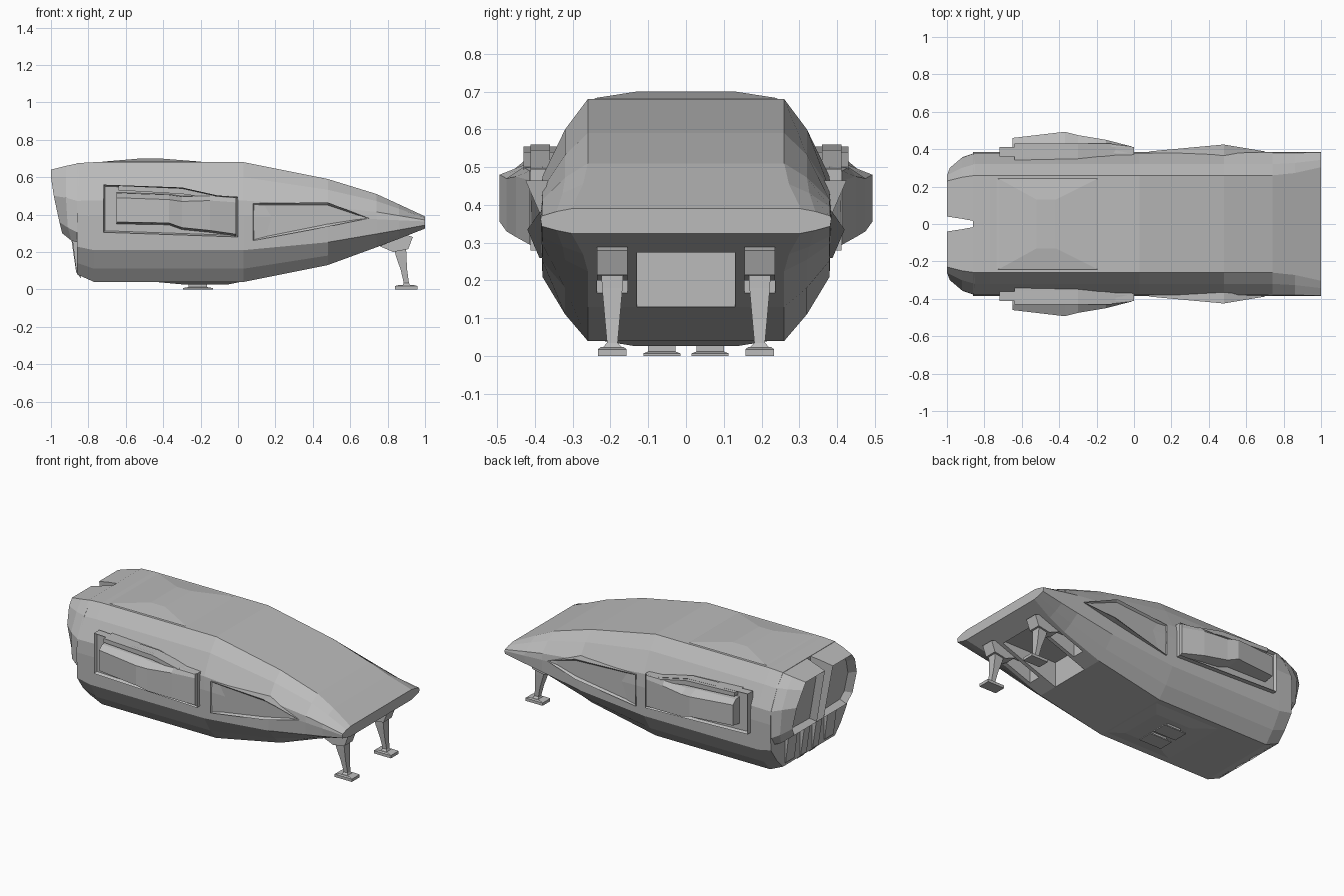
import bpy, bmesh
from mathutils import Vector

default = bpy.data.objects.get("Cube")
if default:
    bpy.data.objects.remove(default)

grey = bpy.data.materials.new("hull grey")
grey.use_nodes = True
colour = (0.5, 0.5, 0.5, 1)
grey.diffuse_color = colour
grey.node_tree.nodes["Principled BSDF"].inputs["Base Color"].default_value = colour


def loft(name, rings, mirror=False, inset=None):
    """Skin closed rings, cap the ends; inset = (direction, width, depth) panels the faces that way."""
    bm = bmesh.new()
    loops = [[bm.verts.new(p) for p in ring] for ring in rings]
    for a, b in zip(loops, loops[1:]):
        for i in range(len(a)):
            j = (i + 1) % len(a)
            bm.faces.new((a[i], a[j], b[j], b[i]))
    bm.faces.new(loops[0])
    bm.faces.new(loops[-1])
    bmesh.ops.recalc_face_normals(bm, faces=bm.faces)
    if inset:
        direction, width, depth = inset
        bm.normal_update()
        picked = [f for f in bm.faces if f.normal.dot(Vector(direction)) > 0.85]
        bmesh.ops.inset_region(bm, faces=picked, thickness=width, depth=0.0)
        for v in {v for f in picked for v in f.verts}:
            v.co += Vector(direction) * depth
    mesh = bpy.data.meshes.new(name)
    bm.to_mesh(mesh)
    bm.free()
    mesh.materials.append(grey)
    obj = bpy.data.objects.new(name, mesh)
    bpy.context.collection.objects.link(obj)
    if mirror:
        mod = obj.modifiers.new("mirror", 'MIRROR')
        mod.use_axis = (False, True, False)
    return obj


def side_slab(name, outline, y0, y1, mirror=True, inset=None):
    """Extrude an x-z outline between two y positions."""
    return loft(name, [[(x, y, z) for x, z in outline] for y in (y0, y1)], mirror, inset)


def rect(x0, x1, y0, y1, z):
    return [(x0, y0, z), (x1, y0, z), (x1, y1, z), (x0, y1, z)]


def cut(target, cutter):
    cutter.hide_render = True
    mod = target.modifiers.new("cut", 'BOOLEAN')
    mod.operation = 'DIFFERENCE'
    mod.solver = 'EXACT'
    mod.object = cutter
    bpy.context.view_layer.objects.active = target
    bpy.ops.object.modifier_apply(modifier=mod.name)
    bpy.data.objects.remove(cutter)


# Hull: one bevelled cross-section scaled along the length
MID = 0.36
SECTION = [(0.26, 1), (0.32, 0.75), (0.38, 0.36), (0.385, 0.1),
           (0.38, -0.47), (0.32, -0.78), (0.26, -1)]


def hull_ring(x, top, bottom, widen=0.0):
    half = []
    for y, f in SECTION:
        z = MID + f * ((top - MID) if f > 0 else (MID - bottom))
        half.append((x, y + widen * (0.385 - y), z))
    return half + [(px, -py, pz) for px, py, pz in reversed(half)]


hull = loft("hull", [hull_ring(*s) for s in (
    (-0.86, 0.675, 0.08), (-0.77, 0.68, 0.04), (0.03, 0.68, 0.04), (0.48, 0.59, 0.13),
    (0.74, 0.51, 0.225), (0.86, 0.455, 0.27, 0.1), (1.0, 0.39, 0.325, 0.35))])

# Front bay and leg wells cut in the underside
cut(hull, loft("bay_cutter", [rect(0.48, 0.87, -0.13, 0.13, z) for z in (0, 0.29)]))
for s in (1, -1):
    cut(hull, loft("well_cutter", [rect(0.58, 0.87, s * 0.155, s * 0.235, z) for z in (0, 0.28)]))

# Tail pods, split by a wedge-shaped gap, with sunken rear panels
pod_front = [(-0.85, 0.015, 0.675), (-0.85, 0.26, 0.675), (-0.85, 0.32, 0.60), (-0.85, 0.38, 0.47),
             (-0.85, 0.38, 0.30), (-0.85, 0.35, 0.25), (-0.85, 0.015, 0.25)]
pod_mid = [(-0.92, 0.028, 0.66), (-0.92, 0.25, 0.66), (-0.92, 0.30, 0.60), (-0.92, 0.355, 0.49),
           (-0.91, 0.36, 0.33), (-0.89, 0.32, 0.26), (-0.89, 0.025, 0.26)]
pod_back = [(-1.0, 0.04, 0.64), (-1.0, 0.23, 0.64), (-1.0, 0.26, 0.60), (-0.985, 0.30, 0.50),
            (-0.955, 0.30, 0.36), (-0.94, 0.26, 0.30), (-0.94, 0.035, 0.30)]
loft("tail_pod", [pod_front, pod_mid, pod_back], True, ((-1, 0, 0), 0.03, -0.04))

# Lower tail ribs
side_slab("tail_rib", [(-0.84, 0.06), (-0.865, 0.09), (-0.89, 0.26), (-0.84, 0.26)], 0.03, 0.09)
side_slab("outer_tail_rib", [(-0.84, 0.07), (-0.865, 0.10), (-0.885, 0.26), (-0.84, 0.26)], 0.15, 0.24)

# Low raised panels on roof and belly
loft("roof_panel", [rect(-0.76, -0.18, -0.25, 0.25, 0.675), rect(-0.72, -0.2, -0.24, 0.24, 0.683),
                    rect(-0.52, -0.42, -0.13, 0.13, 0.70)])
loft("belly_panel", [rect(-0.5, 0.04, -0.25, 0.25, 0.045), rect(-0.3, -0.05, -0.14, 0.14, 0.027)])

# Aft side frame with a sunken field
side_slab("side_frame", [(-0.72, 0.56), (-0.3, 0.545), (-0.1, 0.50), (0, 0.495), (0, 0.28), (-0.72, 0.305)],
          0.36, 0.412, True, ((0, 1, 0), 0.012, -0.018))

# Long engine fairing bulging from the frame
fairing = []
for x, y, low, high in ((-0.65, 0.46, 0.36, 0.49), (-0.37, 0.493, 0.355, 0.48), (-0.30, 0.475, 0.33, 0.47),
                        (-0.15, 0.45, 0.315, 0.475), (-0.01, 0.414, 0.295, 0.465)):
    fairing.append([(x, 0.38, low - 0.01), (x, 0.40, low - 0.01), (x, y, low), (x, y, high),
                    (x, 0.43 if y > 0.43 else y, high + 0.025), (x, 0.38, high + 0.03)])
loft("engine_fairing", fairing, True)

# Ledge over the fairing
side_slab("upper_ledge", [(-0.64, 0.555), (-0.3, 0.54), (-0.12, 0.50), (-0.12, 0.485), (-0.3, 0.51), (-0.64, 0.53)],
          0.34, 0.43)

# Forward arrow-shaped fairing
arrow = [(0.08, 0.388, 0.46), (0.48, 0.425, 0.465), (0.70, 0.388, 0.38), (0.48, 0.42, 0.335), (0.08, 0.388, 0.26)]
loft("arrow_fairing", [[(x, 0.33, z) for x, y, z in arrow], arrow], True, ((0, 1, 0), 0.014, -0.012))

# Front landing legs: hip block, tapered strut, ankle, foot
LEG = 0.195
side_slab("leg_hip", [(0.76, 0.23), (0.83, 0.20), (0.91, 0.215), (0.935, 0.28), (0.84, 0.31), (0.78, 0.29)],
          LEG - 0.04, LEG + 0.04)
strut = []
for x, z, dx, dy in ((0.865, 0.23, 0.034, 0.03), (0.872, 0.18, 0.028, 0.027),
                     (0.888, 0.10, 0.017, 0.02), (0.90, 0.035, 0.014, 0.014), (0.90, 0.018, 0.022, 0.03)):
    strut.append(rect(x - dx, x + dx, LEG - dy, LEG + dy, z))
loft("leg_strut", strut, True)
loft("leg_foot", [rect(0.84, 0.96, LEG - 0.038, LEG + 0.038, 0), rect(0.84, 0.96, LEG - 0.038, LEG + 0.038, 0.018),
                  rect(0.865, 0.935, LEG - 0.03, LEG + 0.03, 0.024)], True)

# Belly landing pads
loft("belly_pad", [rect(-0.295, -0.135, 0.015, 0.113, 0), rect(-0.295, -0.135, 0.015, 0.113, 0.007),
                   rect(-0.265, -0.165, 0.028, 0.1, 0.012), rect(-0.265, -0.165, 0.028, 0.1, 0.04)], True)
